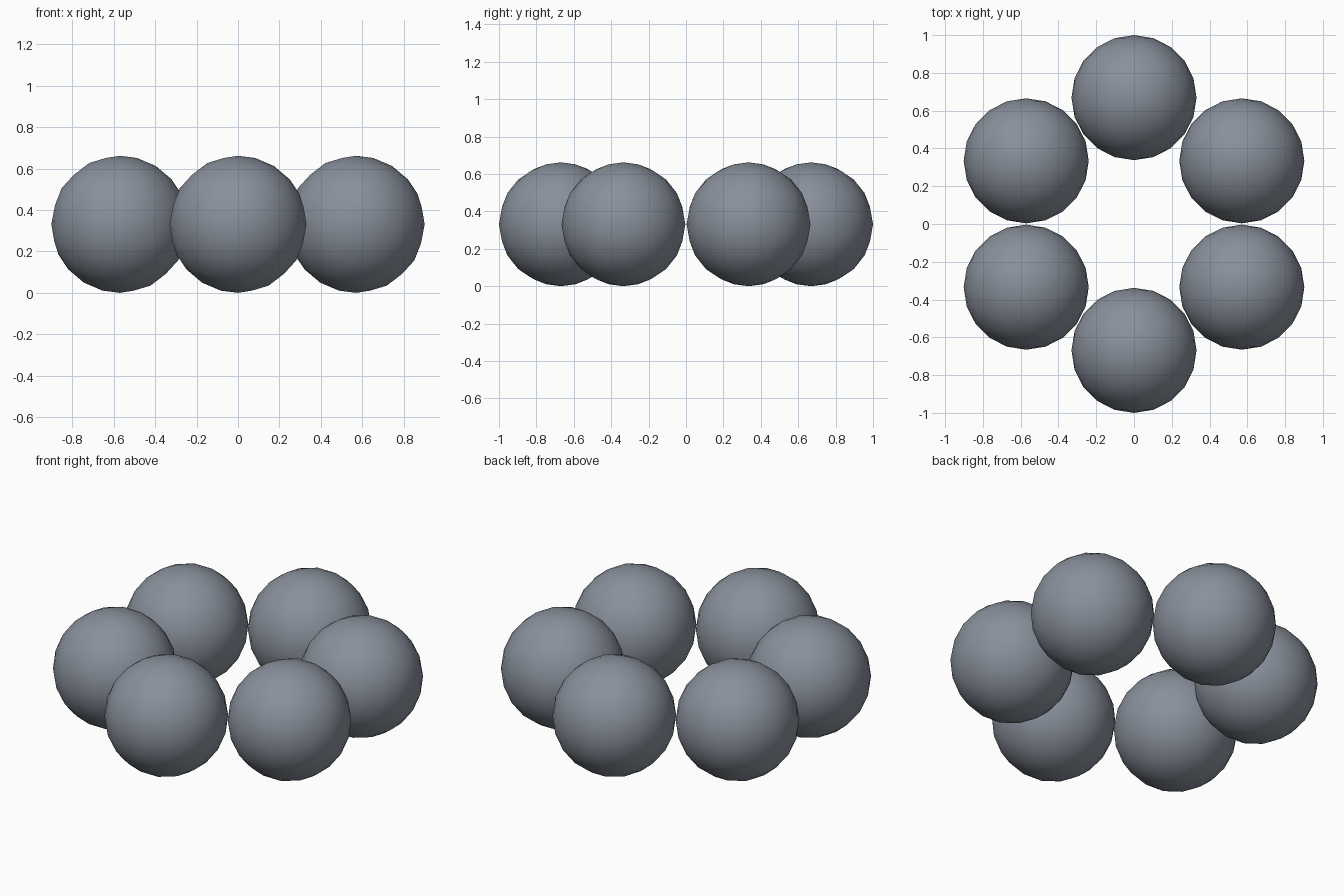
import bpy, math

if "Cube" in bpy.data.objects:
    bpy.data.objects.remove(bpy.data.objects["Cube"])

R = 0.331          # ball radius
RING_X = 0.659     # ring half-size across x
RING_Y = 0.669     # ring half-size across y

# single slate grey colour
grey = bpy.data.materials.new("slate_grey")
grey.diffuse_color = (0.25, 0.28, 0.33, 1.0)
grey.use_nodes = True
grey.node_tree.nodes["Principled BSDF"].inputs["Base Color"].default_value = grey.diffuse_color

# six balls in a ring, just touching
for i in range(6):
    a = math.radians(90 + 60 * i)
    bpy.ops.mesh.primitive_ico_sphere_add(
        subdivisions=3, radius=R,
        location=(RING_X * math.cos(a), RING_Y * math.sin(a), R))
    ball = bpy.context.object
    ball.name = f"ring_ball_{i + 1}"
    ball.data.materials.append(grey)
    bpy.ops.object.shade_smooth()
